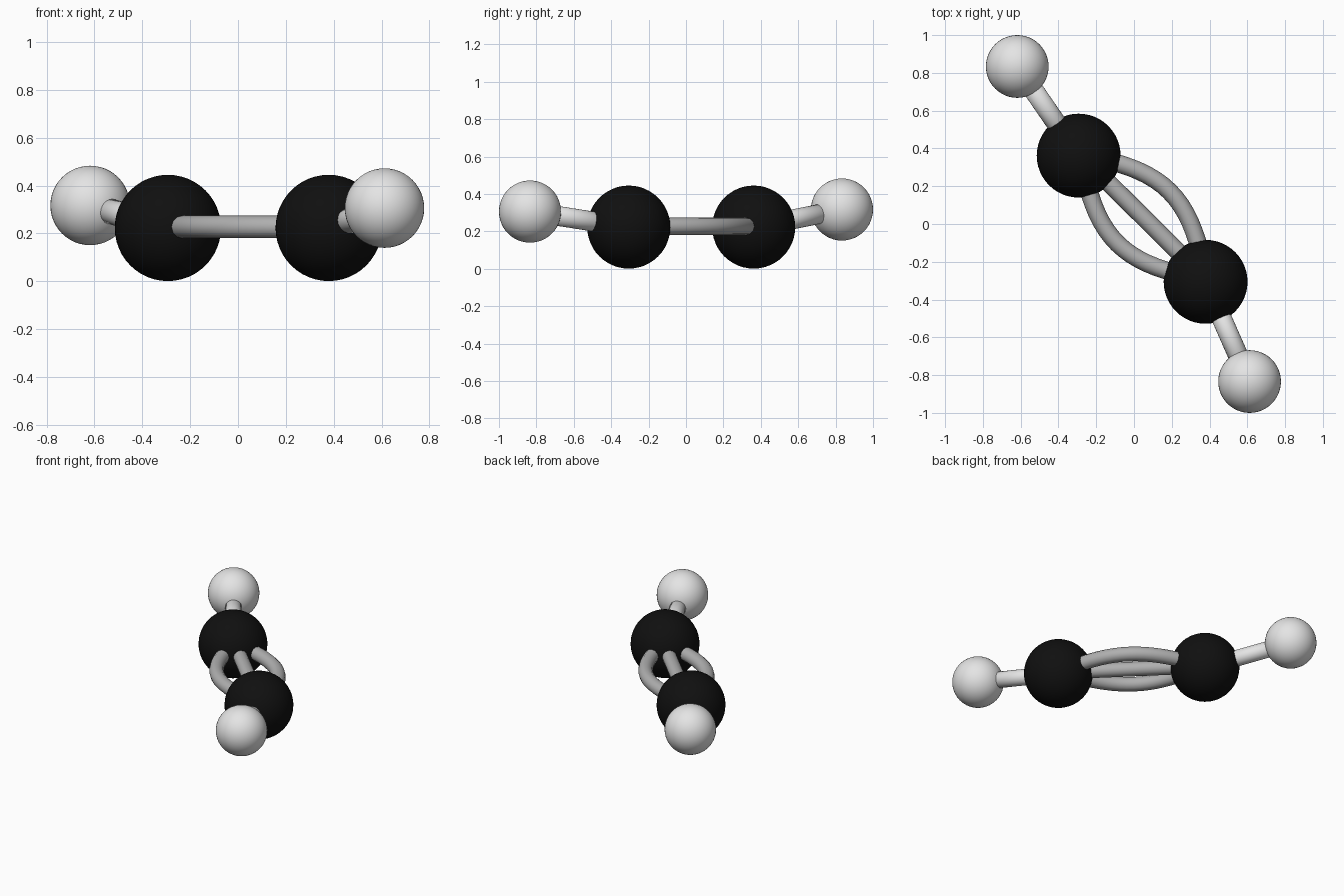
import bpy, math
from mathutils import Vector

if "Cube" in bpy.data.objects:
    bpy.data.objects.remove(bpy.data.objects["Cube"])


def material(name, rgb):
    m = bpy.data.materials.new(name)
    m.diffuse_color = (*rgb, 1)
    m.use_nodes = True
    m.node_tree.nodes["Principled BSDF"].inputs["Base Color"].default_value = m.diffuse_color
    return m


BLACK = material("black", (0.005, 0.005, 0.005))
WHITE = material("off_white", (0.78, 0.78, 0.78))
GREY = material("mid_grey", (0.43, 0.43, 0.43))

C1, C2 = Vector((-0.293, 0.362, 0.223)), Vector((0.379, -0.306, 0.223))
H1, H2 = Vector((-0.618, 0.834, 0.317)), Vector((0.612, -0.834, 0.306))


def ball(name, centre, radius, mat):
    bpy.ops.mesh.primitive_uv_sphere_add(segments=48, ring_count=24,
                                         radius=radius, location=centre)
    ob = bpy.context.object
    ob.name = name
    ob.data.materials.append(mat)
    bpy.ops.object.shade_smooth()


def rod(name, a, b, radius, mat):
    d = b - a
    bpy.ops.mesh.primitive_cylinder_add(vertices=24, radius=radius,
                                        depth=d.length, location=(a + b) / 2)
    ob = bpy.context.object
    ob.name = name
    ob.rotation_mode = 'QUATERNION'
    ob.rotation_quaternion = d.to_track_quat('Z', 'Y')
    ob.data.materials.append(mat)
    bpy.ops.object.shade_smooth()


def bowed_rod(name, bow, radius, mat):
    # tube from one large ball to the other, bowing sideways in the flat plane
    cu = bpy.data.curves.new(name, 'CURVE')
    cu.dimensions = '3D'
    cu.bevel_depth = radius
    cu.bevel_resolution = 4
    side = Vector((1, 1, 0)).normalized()
    n = 20
    sp = cu.splines.new('POLY')
    sp.points.add(n)
    for i, p in enumerate(sp.points):
        t = i / n
        pos = C1.lerp(C2, t) + side * (0.01 + bow * math.sin(math.pi * t))
        p.co = (pos.x, pos.y, 0.227, 1)
    sp.use_smooth = True
    ob = bpy.data.objects.new(name, cu)
    bpy.context.collection.objects.link(ob)
    cu.materials.append(mat)


# large dark balls and small light balls
ball("large_ball_back", C1, 0.222, BLACK)
ball("large_ball_front", C2, 0.222, BLACK)
ball("small_ball_back", H1, 0.166, WHITE)
ball("small_ball_front", H2, 0.166, WHITE)

# single rods to the small balls
rod("single_rod_back", C1, H1, 0.053, WHITE)
rod("single_rod_front", C2, H2, 0.053, WHITE)

# triple rods between the large balls
for label, bow in (("right", 0.195), ("middle", 0.0), ("left", -0.195)):
    bowed_rod("triple_rod_" + label, bow, 0.047, GREY)
